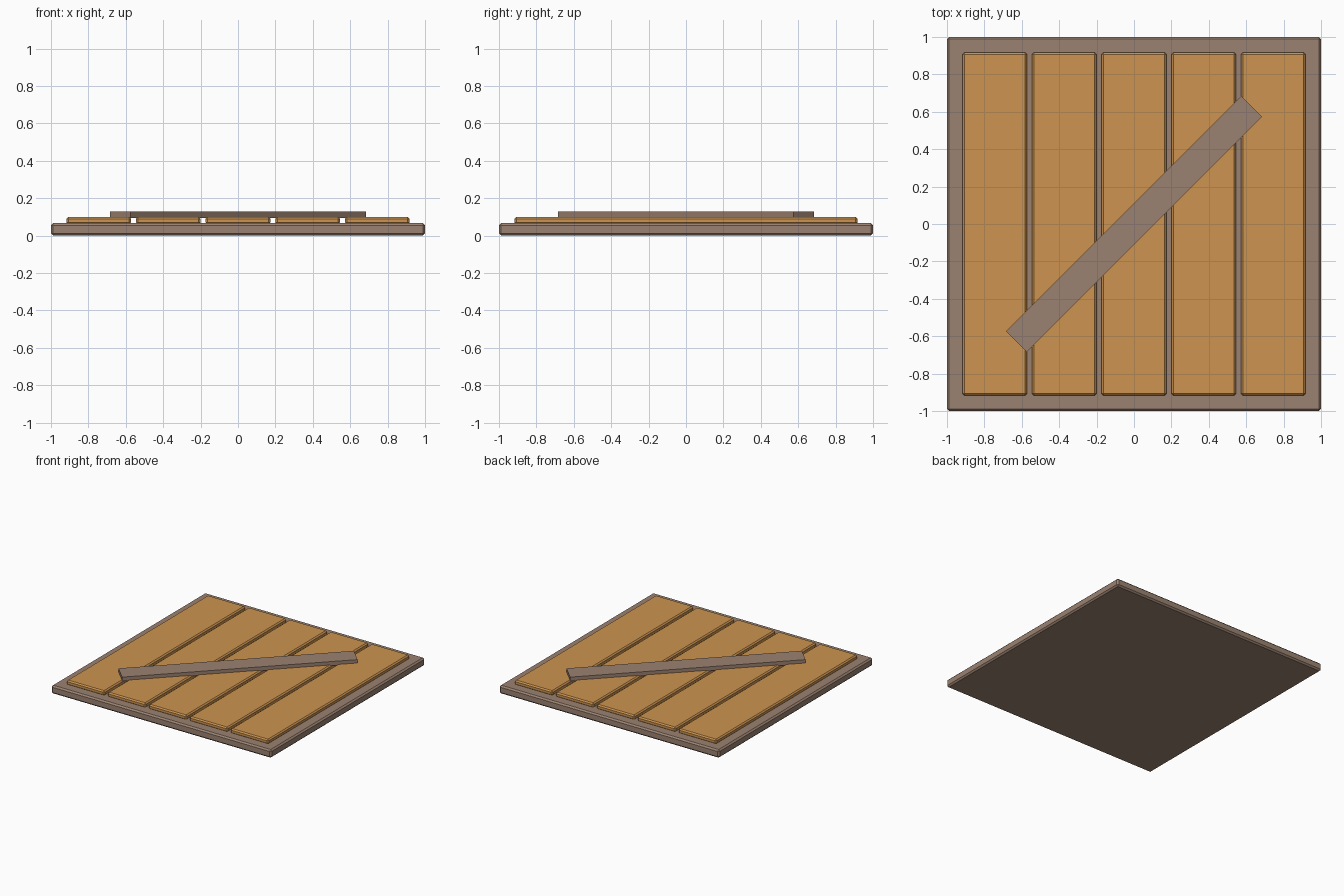
import bpy, math

if "Cube" in bpy.data.objects:
    bpy.data.objects.remove(bpy.data.objects["Cube"])


def material(name, rgb):
    m = bpy.data.materials.new(name)
    m.diffuse_color = (*rgb, 1)
    m.use_nodes = True
    m.node_tree.nodes["Principled BSDF"].inputs["Base Color"].default_value = m.diffuse_color
    return m


frame_wood = material("grey brown wood", (0.33, 0.225, 0.165))
plank_wood = material("golden wood", (0.61, 0.295, 0.08))


def board(name, x, z0, z1, sx, sy, mat, bevel=0.0, angle=0.0):
    bpy.ops.mesh.primitive_cube_add(size=1, location=(x, 0, (z0 + z1) / 2))
    ob = bpy.context.object
    ob.name = name
    ob.scale = (sx, sy, z1 - z0)
    bpy.ops.object.transform_apply(location=False, rotation=False, scale=True)
    ob.rotation_euler.z = angle
    ob.data.materials.append(mat)
    if bevel:
        mod = ob.modifiers.new("chamfer", "BEVEL")
        mod.width = bevel
        mod.segments = 1
    return ob


# Backing panel, showing as a border
board("backing_panel", 0, 0, 0.067, 2, 2, frame_wood, 0.012)

# Five planks with narrow gaps
for i in range(5):
    board(f"plank_{i + 1}", (i - 2) * 0.3725, 0.06, 0.1, 0.345, 1.835, plank_wood, 0.01)

# Diagonal brace across the planks
board("diagonal_brace", 0, 0.094, 0.128, 1.78, 0.157, frame_wood, 0, math.radians(45))
